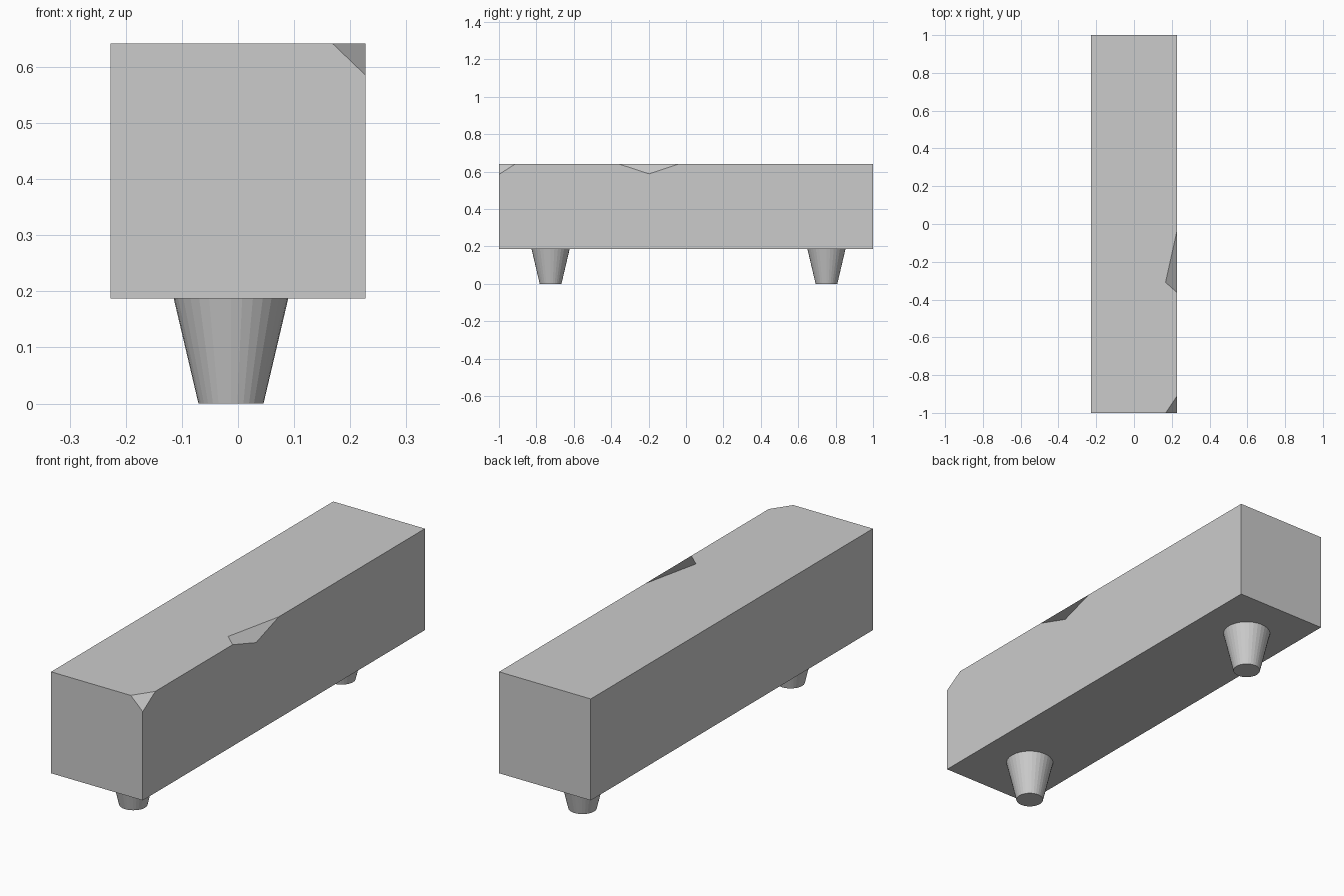
import bpy, bmesh

if "Cube" in bpy.data.objects:
    bpy.data.objects.remove(bpy.data.objects["Cube"])

W, L = 0.2275, 1.0          # half width, half length
Z0, Z1 = 0.187, 0.642       # underside and top of the beam


def add_object(name, bm):
    mesh = bpy.data.meshes.new(name)
    bm.to_mesh(mesh)
    bm.free()
    obj = bpy.data.objects.new(name, mesh)
    bpy.context.collection.objects.link(obj)
    return obj


# Beam with a chipped front corner and a chipped patch along the right top edge
bm = bmesh.new()
points = {
    "bfl": (-W, -L, Z0), "bfr": (W, -L, Z0), "bbr": (W, L, Z0), "bbl": (-W, L, Z0),
    "tfl": (-W, -L, Z1), "tbr": (W, L, Z1), "tbl": (-W, L, Z1),
    # corner chip
    "c_top": (0.168, -L, Z1), "c_low": (W, -L, 0.585), "c_side": (W, -0.911, Z1),
    # edge chip
    "e_front": (W, -0.363, Z1), "e_back": (W, -0.036, Z1),
    "e_top": (0.167, -0.309, Z1), "e_low": (W, -0.197, 0.588),
}
v = {k: bm.verts.new(co) for k, co in points.items()}
faces = [
    "bfl bbl bbr bfr",                                          # underside
    "bfl bfr c_low c_top tfl",                                  # front
    "bbr bbl tbl tbr",                                          # back
    "bbl bfl tfl tbl",                                          # left
    "bfr bbr tbr e_back e_low e_front c_side c_low",            # right
    "tfl c_top c_side e_front e_top e_back tbr tbl",            # top
    "c_top c_low c_side",                                       # corner chip
    "e_front e_low e_back e_top",                               # edge chip
]
for f in faces:
    bm.faces.new([v[k] for k in f.split()])
bm.normal_update()
add_object("beam", bm)

# Tapered round feet
for name, y in (("front_foot", -0.724), ("back_foot", 0.751)):
    bm = bmesh.new()
    bmesh.ops.create_cone(bm, cap_ends=True, segments=32,
                          radius1=0.058, radius2=0.102, depth=Z0)
    foot = add_object(name, bm)
    foot.location = (-0.0125, y, Z0 / 2)
